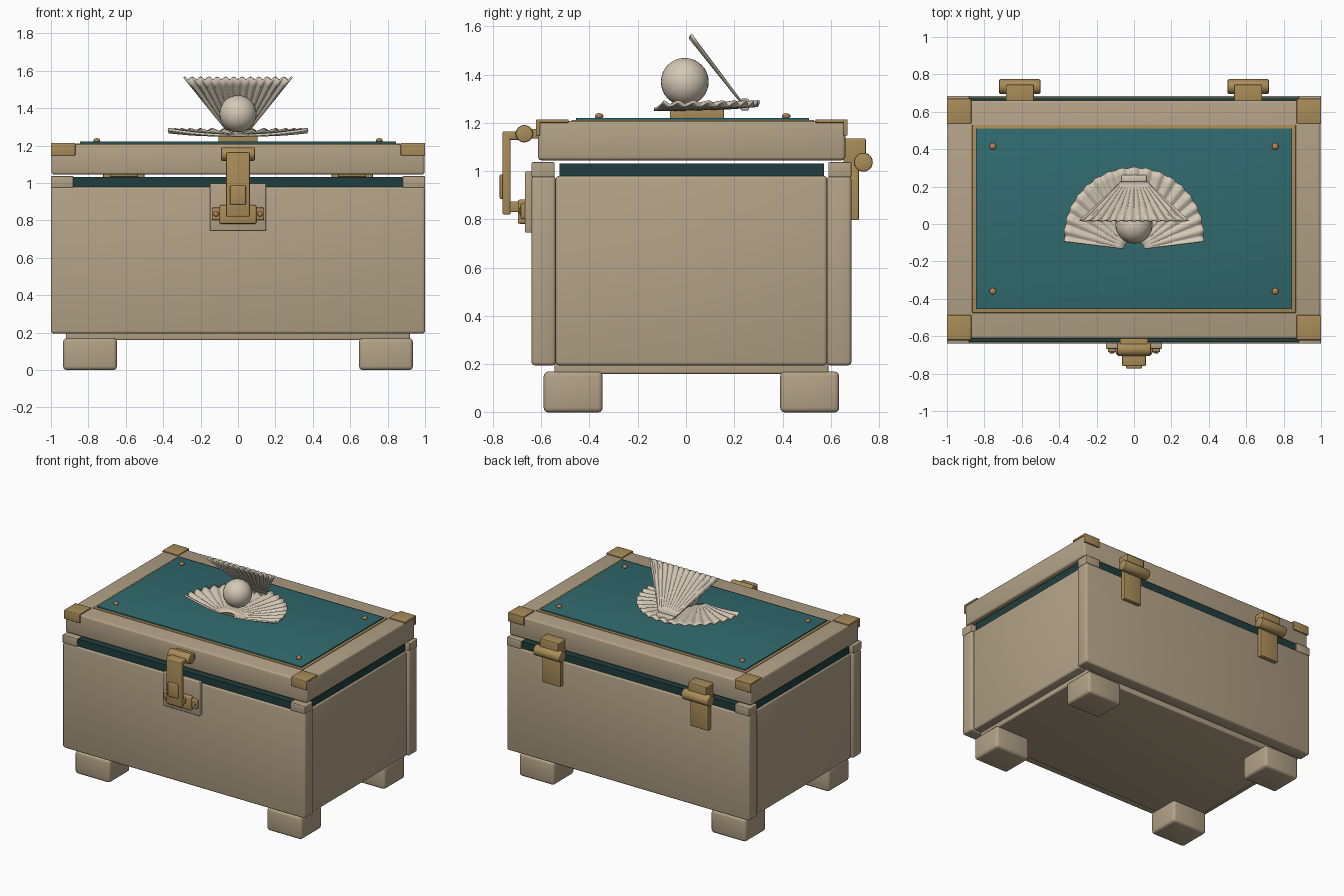
import bpy, bmesh, math
from mathutils import Vector, Matrix

if "Cube" in bpy.data.objects:
    bpy.data.objects.remove(bpy.data.objects["Cube"])


def material(name, rgb):
    m = bpy.data.materials.new(name)
    m.diffuse_color = (*rgb, 1)
    m.use_nodes = True
    m.node_tree.nodes["Principled BSDF"].inputs["Base Color"].default_value = m.diffuse_color
    return m


TAN = material("tan", (0.45, 0.36, 0.24))
GOLD = material("gold", (0.40, 0.265, 0.098))
TEAL = material("teal", (0.030, 0.145, 0.157))
DARK = material("dark_teal", (0.014, 0.048, 0.048))
SHELL = material("ivory", (0.66, 0.585, 0.47))
COPPER = material("copper", (0.43, 0.21, 0.08))


def finish(name, bm, mat, angle=35):
    bmesh.ops.recalc_face_normals(bm, faces=bm.faces)
    me = bpy.data.meshes.new(name)
    bm.to_mesh(me)
    bm.free()
    ob = bpy.data.objects.new(name, me)
    bpy.context.collection.objects.link(ob)
    me.materials.append(mat)
    bpy.ops.object.select_all(action='DESELECT')
    ob.select_set(True)
    bpy.context.view_layer.objects.active = ob
    bpy.ops.object.shade_smooth_by_angle(angle=math.radians(angle))
    return ob


def box(name, x, y, z, mat, bevel=0.0):
    """Box between (low, high) pairs, with rounded edges."""
    bm = bmesh.new()
    bmesh.ops.create_cube(bm, size=1)
    for v in bm.verts:
        v.co = Vector([(r[0] + r[1]) / 2 + c * (r[1] - r[0])
                       for r, c in zip((x, y, z), v.co)])
    if bevel:
        bmesh.ops.bevel(bm, geom=bm.edges[:], offset=bevel, segments=3,
                        profile=0.5, affect='EDGES')
    return finish(name, bm, mat)


def side(sx, lo, hi):
    return (lo, hi) if sx > 0 else (-hi, -lo)


def barrel(name, x, y, z, r, mat):
    """Horizontal pin along x with softened ends."""
    bm = bmesh.new()
    rot = Matrix.Rotation(math.pi / 2, 4, 'Y')
    mid = Matrix.Translation(((x[0] + x[1]) / 2, y, z))
    bmesh.ops.create_cone(bm, cap_ends=True, segments=24, radius1=r, radius2=r,
                          depth=x[1] - x[0], matrix=mid @ rot)
    rims = [e for e in bm.edges if abs(e.verts[0].co.x - e.verts[1].co.x) < 1e-5]
    bmesh.ops.bevel(bm, geom=rims, offset=0.007, segments=2, profile=0.5,
                    affect='EDGES')
    return finish(name, bm, mat)


def ball(name, centre, scale, mat):
    bm = bmesh.new()
    bmesh.ops.create_uvsphere(
        bm, u_segments=32, v_segments=16, radius=1,
        matrix=Matrix.Translation(centre) @ Matrix.Diagonal((*scale, 1)))
    return finish(name, bm, mat)


def fan(name, point, rows, cols, thickness):
    """Sheet from a function of length s and sweep t, made solid."""
    bm = bmesh.new()
    g = [[bm.verts.new(point(i / rows, j / cols)) for j in range(cols + 1)]
         for i in range(rows + 1)]
    for i in range(rows):
        for j in range(cols):
            bm.faces.new((g[i][j], g[i + 1][j], g[i + 1][j + 1], g[i][j + 1]))
    ob = finish(name, bm, SHELL)
    mod = ob.modifiers.new("thickness", 'SOLIDIFY')
    mod.thickness = thickness
    mod.offset = 0
    return ob


# Chest walls and floor
box("front_wall", (-1, 1), (-0.64, -0.54), (0.195, 0.98), TAN, 0.014)
box("back_wall", (-1, 1), (0.585, 0.685), (0.195, 0.98), TAN, 0.014)
box("floor", (-0.92, 0.92), (-0.545, 0.59), (0.16, 0.23), TAN, 0.008)
box("front_lining", (-0.88, 0.88), (-0.63, -0.545), (0.975, 1.032), DARK)
box("back_lining", (-0.88, 0.88), (0.59, 0.675), (0.975, 1.032), DARK)

for sx in (-1, 1):
    box("side_wall", side(sx, 0.885, 0.985), (-0.54, 0.585), (0.195, 0.98), TAN, 0.014)
    box("side_lining", side(sx, 0.89, 0.975), (-0.525, 0.572), (0.975, 1.032), DARK)
    for y, foot in (((-0.64, -0.545), (-0.59, -0.345)), ((0.59, 0.685), (0.39, 0.635))):
        box("rim_corner", side(sx, 0.88, 1), y, (0.975, 1.037), TAN, 0.005)
        box("foot", side(sx, 0.647, 0.935), foot, (0, 0.17), TAN, 0.02)

# Lid with inlaid panel
box("lid", (-0.997, 0.997), (-0.613, 0.66), (1.045, 1.207), TAN, 0.014)
box("panel_trim", (-0.865, 0.865), (-0.475, 0.53), (1.195, 1.212), GOLD, 0.002)
box("panel", (-0.845, 0.845), (-0.455, 0.51), (1.2, 1.221), TEAL, 0.002)

# Lid corner caps and panel studs
for sx in (-1, 1):
    for y, face in (((-0.62, -0.487), (-0.622, -0.605)), ((0.537, 0.67), (0.652, 0.67))):
        box("cap_top", side(sx, 0.87, 1), y, (1.2, 1.215), GOLD, 0.004)
        box("cap_face", side(sx, 0.87, 1), face, (1.147, 1.213), GOLD, 0.004)
    for y in (-0.36, 0.415):
        ball("stud", (sx * 0.755, y, 1.228), (0.018, 0.018, 0.012), COPPER)

# Front latch
box("latch_plate", (-0.15, 0.15), (-0.667, -0.635), (0.745, 0.998), TAN, 0.006)
box("latch_base", (-0.098, 0.098), (-0.697, -0.66), (0.782, 0.882), GOLD, 0.008)
box("latch_ears", (-0.14, 0.14), (-0.685, -0.66), (0.802, 0.868), GOLD, 0.006)
box("latch_stop", (-0.06, 0.06), (-0.735, -0.69), (0.83, 0.875), GOLD, 0.006)
box("latch_strap", (-0.063, 0.063), (-0.76, -0.727), (0.82, 1.155), GOLD, 0.007)
box("latch_arm", (-0.063, 0.063), (-0.76, -0.66), (1.13, 1.165), GOLD, 0.007)
box("latch_boss", (-0.042, 0.042), (-0.772, -0.75), (0.885, 0.987), GOLD, 0.006)
box("latch_mount", (-0.075, 0.075), (-0.66, -0.61), (1.135, 1.175), GOLD, 0.005)
barrel("latch_barrel", (-0.09, 0.09), -0.67, 1.155, 0.036, GOLD)
for sx in (-1, 1):
    ball("latch_rivet", (sx * 0.118, -0.685, 0.835), (0.014, 0.008, 0.014), COPPER)

# Back hinges
for sx in (-1, 1):
    box("hinge_upper_leaf", side(sx, 0.535, 0.685), (0.652, 0.745), (1.033, 1.135), GOLD, 0.005)
    box("hinge_lower_leaf", side(sx, 0.535, 0.685), (0.682, 0.716), (0.797, 1.04), GOLD, 0.005)
    barrel("hinge_barrel", side(sx, 0.5, 0.722), 0.735, 1.037, 0.039, GOLD)

# Shell ornament
box("ornament_base", (-0.105, 0.105), (-0.067, 0.157), (1.215, 1.262), GOLD, 0.006)
box("shell_hinge", (-0.067, 0.067), (0.225, 0.262), (1.252, 1.3), SHELL, 0.007)
ball("pearl", (0, -0.005, 1.37), (0.099, 0.099, 0.099), SHELL)


def lower_point(s, t):
    a = math.radians(7 + 166 * t)
    outer = 0.365 + 0.077 * math.sin(a) + 0.003 * math.cos(36 * math.pi * t)
    r = 0.055 + (outer - 0.055) * s
    z = 1.256 + 0.024 * s * s + 0.008 * s * math.cos(36 * math.pi * t)
    return (r * math.cos(a), -0.14 + r * math.sin(a), z)


def upper_point(s, t):
    wave = math.cos(26 * math.pi * t)
    x = (2 * t - 1) * (0.065 + 0.225 * s)
    n = 0.006 * s * wave
    ln = s + 0.012 * s * wave
    return (x, 0.23 - 0.212 * ln + 0.79 * n, 1.285 + 0.274 * ln + 0.61 * n)


fan("lower_shell", lower_point, 10, 144, 0.012)
fan("upper_shell", upper_point, 8, 104, 0.01)
